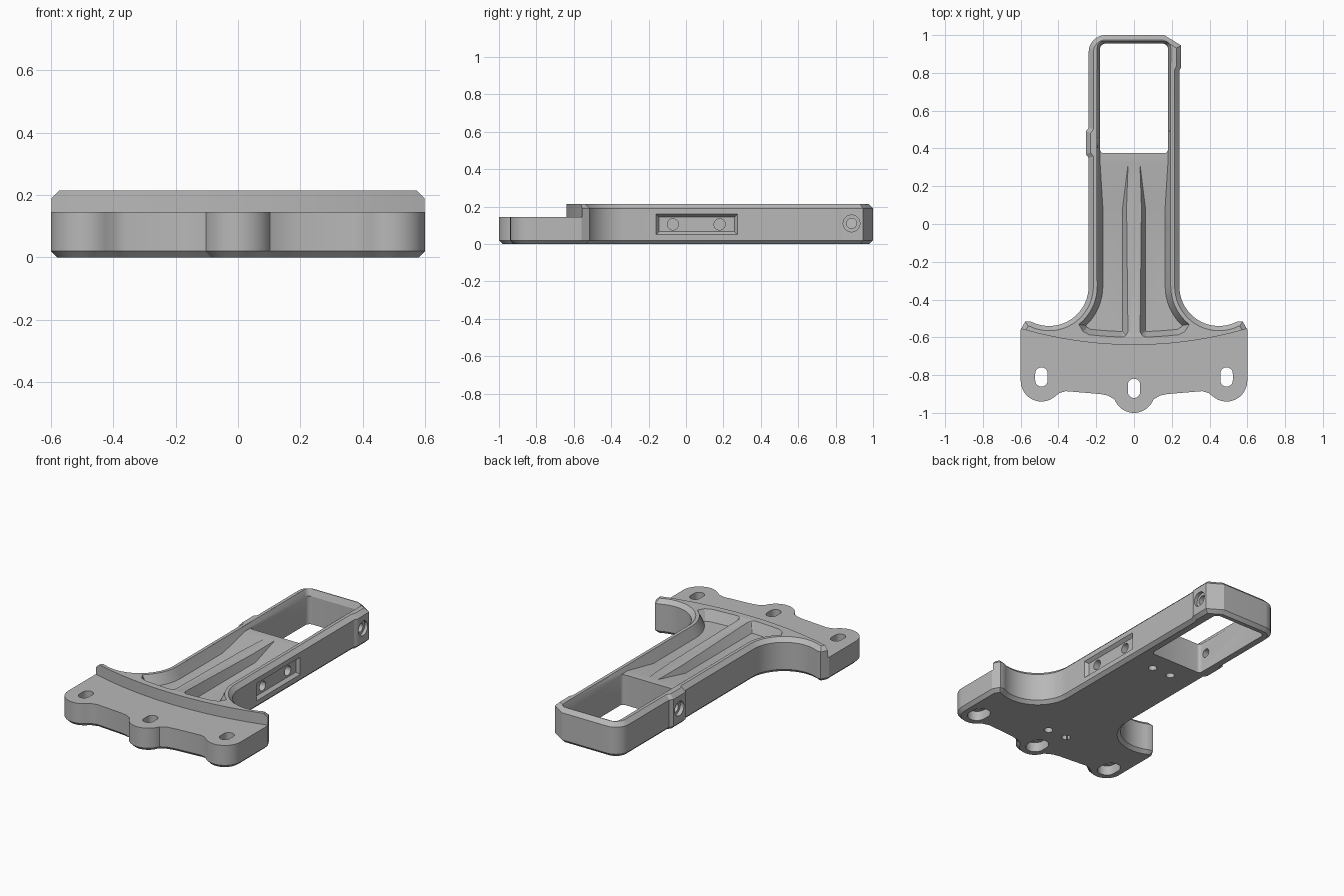
import bpy, bmesh
from math import radians, cos, sin, tan
from mathutils import Matrix, Vector

if "Cube" in bpy.data.objects:
    bpy.data.objects.remove(bpy.data.objects["Cube"], do_unlink=True)

grey = bpy.data.materials.new("light_grey")
grey.use_nodes = True
grey.diffuse_color = (0.48, 0.48, 0.48, 1)
grey.node_tree.nodes["Principled BSDF"].inputs["Base Color"].default_value = (0.48, 0.48, 0.48, 1)


def arc(cx, cy, r, a0, a1, n=12):
    angles = [radians(a0 + (a1 - a0) * i / n) for i in range(n + 1)]
    return [(cx + r * cos(a), cy + r * sin(a)) for a in angles]


def mirrored(points):
    return [(-x, y) for x, y in reversed(points)]


def inset(points, d):
    """Mitred inward offset of a counter-clockwise outline."""
    result = []
    for i, p in enumerate(points):
        p = Vector(p)
        a = (p - Vector(points[i - 1])).normalized()
        b = (Vector(points[(i + 1) % len(points)]) - p).normalized()
        na, nb = Vector((-a.y, a.x)), Vector((-b.y, b.x))
        result.append(p + (na + nb) * d / (1 + na.dot(nb)))
    return result


def prism(points, layers):
    """Loft an outline through (height, inset) layers."""
    bm = bmesh.new()
    rings = [[bm.verts.new((q[0], q[1], z)) for q in inset(points, d)] for z, d in layers]
    n = len(points)
    for low, high in zip(rings, rings[1:]):
        for i in range(n):
            j = (i + 1) % n
            bm.faces.new((low[i], low[j], high[j], high[i]))
    bm.faces.new(list(reversed(rings[0])))
    bm.faces.new(rings[-1])
    return bm


def finish(bm, name):
    bmesh.ops.recalc_face_normals(bm, faces=bm.faces)
    mesh = bpy.data.meshes.new(name)
    bm.to_mesh(mesh)
    bm.free()
    mesh.materials.append(grey)
    obj = bpy.data.objects.new(name, mesh)
    bpy.context.collection.objects.link(obj)
    return obj


def cut(bm, name):
    """Subtract a shape from the bracket and remove the cutter."""
    cutter = finish(bm, name)
    cutter.hide_render = True
    mod = bracket.modifiers.new(name, "BOOLEAN")
    mod.operation, mod.solver, mod.object = "DIFFERENCE", "EXACT", cutter
    bpy.context.view_layer.objects.active = bracket
    bpy.ops.object.modifier_apply(modifier=name)
    bpy.data.objects.remove(cutter, do_unlink=True)


# Bracket body: lobed flange, filleted shoulders, arm with two side bosses
shoulder = (arc(0, -0.89, 0.11, -90, -20)
            + [(0.14, -0.908), (0.18, -0.9), (0.36, -0.885), (0.395, -0.895)]
            + arc(0.49, -0.83, 0.11, -125, 0)
            + [(0.6, -0.56), (0.575, -0.515)]
            + arc(0.45, -0.33, 0.21, 298, 180, 20))
arm = ([(0.24, 0.81), (0.25, 0.83), (0.25, 0.945), (0.16, 1.0)]
       + arc(-0.15, 0.91, 0.09, 90, 180)
       + [(-0.24, 0.51), (-0.255, 0.49), (-0.255, 0.37), (-0.24, 0.35)])
outline = shoulder + arm + mirrored(shoulder)[:-1]
bracket = finish(prism(outline, [(0, 0.02), (0.02, 0), (0.19, 0), (0.215, 0.025)]), "bracket")
bpy.context.view_layer.objects.active = bracket
bracket.select_set(True)

# Lower flange step with a curved edge
step = [(-0.8, -1.2), (0.8, -1.2)] + arc(0, 1.5, 2.14, -70, -110, 40)
cut(prism(step, [(0.145, 0), (0.4, 0)]), "flange_step")

# Shallow tray inside the rim, sloping gently down toward the window
front = arc(0, 1.5, 2.1, -90, -83.5, 5)
flare = front + [(0.27, -0.57)] + arc(0.45, -0.33, 0.255, 232, 180, 12)
tray = flare + arc(0.16, 0.935, 0.035, 0, 90, 5)
tray = tray + mirrored(tray)[:-1]
bm = prism(tray, [(0.19, 0.015), (0.216, 0), (0.3, 0)])
for v in bm.verts:
    if v.co.z < 0.2:
        v.co.z = 0.212 - 0.022 * (v.co.y + 0.6) / 0.93
cut(bm, "tray")

# Two drafted pockets that leave a tapering centre rib
for side in (1, -1):
    pocket = ([(0.03, 0.5), (0.03, -0.57), (0.04, -0.59), (0.06, -0.6)]
              + front[2:] + flare[len(front):] + [(0.195, 0.5)])
    bm = prism(pocket, [(0.15, 0.03), (0.216, 0), (0.3, 0)])
    for y in (0.09, 0.33):
        bmesh.ops.bisect_plane(bm, geom=bm.verts[:] + bm.edges[:] + bm.faces[:],
                               plane_co=(0, y, 0), plane_no=(0, 1, 0))
    for v in bm.verts:
        if v.co.z < 0.16 and v.co.y > 0.08:
            t = min(1, max(0, (v.co.y - 0.09) / 0.24))
            v.co.z += 0.042 * t
            v.co.x += (0.015 if v.co.x > 0.1 else -0.03) * t
    bmesh.ops.scale(bm, vec=(side, 1, 1), verts=bm.verts)
    cut(bm, "pocket")

# Window through the end of the arm
window = (arc(-0.16, 0.395, 0.02, 180, 270, 4) + arc(0.16, 0.395, 0.02, 270, 360, 4)
          + arc(0.15, 0.925, 0.03, 0, 90, 6) + arc(-0.15, 0.925, 0.03, 90, 180, 6))
cut(prism(window, [(-0.1, 0), (0.4, 0)]), "window")


# Slotted mounting holes, wider from below
def slot(x, y, r):
    return arc(x, y + 0.018, r, 0, 180) + arc(x, y - 0.018, r, 180, 360)


for x, y in ((-0.49, -0.81), (0, -0.87), (0.49, -0.81)):
    cut(prism(slot(x, y, 0.033), [(-0.1, 0), (0.3, 0)]), "slot")
    cut(prism(slot(x, y, 0.055), [(-0.1, 0), (0.06, 0)]), "slot_recess")

# Small blind holes underneath
for x in (-0.066, 0.066):
    for y in (-0.69, 0.245):
        cut(prism(arc(x, y, 0.025, 0, 345, 23), [(-0.1, 0), (0.07, 0)]), "base_hole")

# Side features: profiles in y and z, lofted along x
sideways = Matrix(((0, 0, 1), (1, 0, 0), (0, 1, 0))).to_4x4()


def side_cut(points, layers, name):
    bm = prism(points, layers)
    bm.transform(sideways)
    cut(bm, name)


def circle(y, z, r):
    return arc(y, z, r, 0, 345, 23)


panel = [(-0.16, 0.05), (0.275, 0.05), (0.275, 0.16), (-0.16, 0.16)]
side_cut(panel, [(0.22, 0.016), (0.241, 0), (0.3, 0)], "side_panel")
for y in (-0.07, 0.18):
    side_cut(circle(y, 0.105, 0.03), [(0.12, 0), (0.3, 0)], "panel_hole")

# Counterbored cross holes through the bosses into the window
for y, side in ((0.885, 1), (0.43, -1)):
    through, bore = sorted((0.1 * side, 0.4 * side)), sorted((0.23 * side, 0.4 * side))
    side_cut(circle(y, 0.11, 0.027), [(x, 0) for x in through], "boss_hole")
    side_cut(circle(y, 0.11, 0.045), [(x, 0) for x in bore], "boss_bore")

bpy.ops.object.shade_smooth_by_angle(angle=radians(25))
